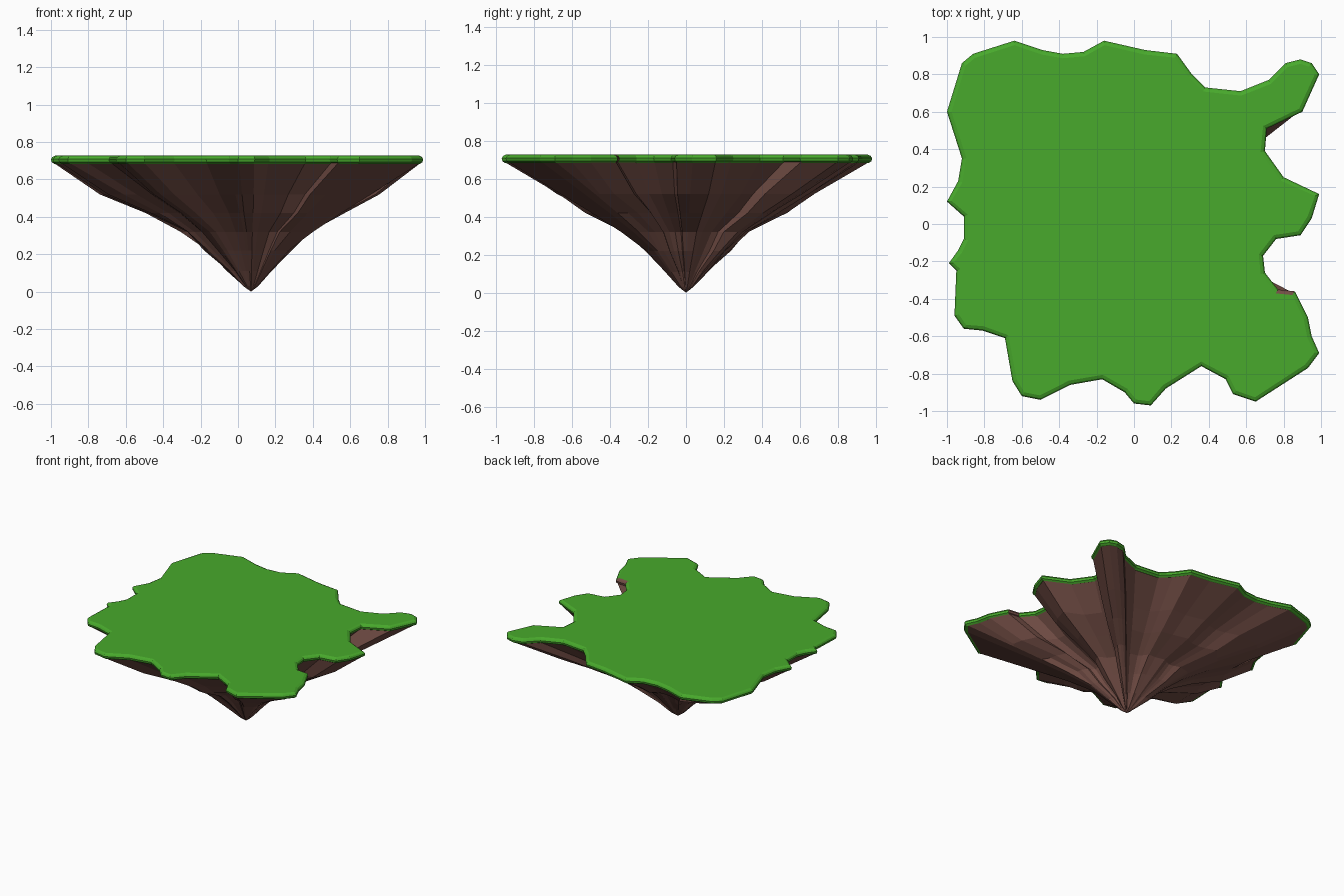
import bpy, bmesh, random
from mathutils import Vector

if "Cube" in bpy.data.objects:
    bpy.data.objects.remove(bpy.data.objects["Cube"])

random.seed(4)

# Island coastline, counterclockwise from the back right arm
COAST = [Vector(p) for p in [
    (.99, .80), (.95, .86), (.89, .88), (.81, .86), (.72, .77), (.57, .71), (.38, .73),
    (.31, .80), (.23, .91), (.06, .93), (-.16, .98), (-.27, .92), (-.38, .91), (-.49, .93),
    (-.64, .98), (-.86, .91), (-.92, .86), (-1, .60), (-.92, .35), (-.94, .23), (-1, .12),
    (-.91, .04), (-.91, -.08), (-.94, -.14), (-.99, -.21), (-.95, -.25), (-.96, -.49),
    (-.91, -.56), (-.81, -.57), (-.69, -.61), (-.65, -.84), (-.60, -.92), (-.50, -.94),
    (-.34, -.86), (-.17, -.83), (-.05, -.90), (0, -.96), (.09, -.97), (.17, -.88),
    (.36, -.76), (.49, -.83), (.53, -.91), (.65, -.95), (.93, -.77), (.99, -.69),
    (.95, -.60), (.93, -.50), (.86, -.36), (.77, -.35), (.70, -.26), (.69, -.17),
    (.76, -.08), (.89, -.06), (.95, .03), (.99, .16), (.80, .25), (.70, .39), (.71, .51),
    (.90, .60)]]
N = len(COAST)
TIP = Vector((.07, 0))


def material(name, colour):
    m = bpy.data.materials.new(name)
    m.diffuse_color = (*colour, 1)
    m.use_nodes = True
    m.node_tree.nodes["Principled BSDF"].inputs["Base Color"].default_value = m.diffuse_color
    return m


def inset(d):
    """Coastline moved inwards by d."""
    out = []
    for i, p in enumerate(COAST):
        t = (COAST[(i + 1) % N] - p).normalized() + (p - COAST[i - 1]).normalized()
        t.normalize()
        out.append(p + Vector((-t.y, t.x)) * d)
    return out


def bridge(bm, a, b):
    return [bm.faces.new((a[i], a[(i + 1) % N], b[(i + 1) % N], b[i])) for i in range(N)]


def finish(bm, name, mats):
    bmesh.ops.recalc_face_normals(bm, faces=bm.faces)
    me = bpy.data.meshes.new(name)
    bm.to_mesh(me)
    bm.free()
    for m in mats:
        me.materials.append(m)
    ob = bpy.data.objects.new(name, me)
    bpy.context.collection.objects.link(ob)


grass = material("grass", (.065, .40, .025))
rock = material("rock", (.17, .075, .06))

# Grass slab with a rounded rim; one short stretch of rim is bare rock
bm = bmesh.new()
rings = []
for z, d in ((.682, .02), (.692, .004), (.708, 0), (.72, .008), (.727, .024)):
    rings.append([bm.verts.new((p.x, p.y, z)) for p in inset(d)])
for a, b in zip(rings, rings[1:]):
    bridge(bm, a, b)[47].material_index = 1
bm.faces.new(rings[-1])
bm.faces.new(rings[0][::-1])
finish(bm, "grass_top", [grass, rock])

# Rock underside: coastline shrinking in uneven steps towards the tip
bm = bmesh.new()
previous = [bm.verts.new((p.x, p.y, .69)) for p in inset(.012)]
bm.faces.new(previous)
for z, s in ((.52, .72), (.42, .52), (.32, .34), (.22, .23), (.11, .115), (.03, .04)):
    ring = []
    for i, p in enumerate(COAST):
        if i % 3 == 0:
            wobble = random.uniform(-.06, .06)
        q = TIP + (p - TIP) * s * (1 + wobble)
        ring.append(bm.verts.new((q.x, q.y, z)))
    bridge(bm, ring, previous)
    previous = ring
tip = bm.verts.new((TIP.x, TIP.y, 0))
for i in range(N):
    bm.faces.new((tip, previous[(i + 1) % N], previous[i]))
finish(bm, "rock_underside", [rock])
